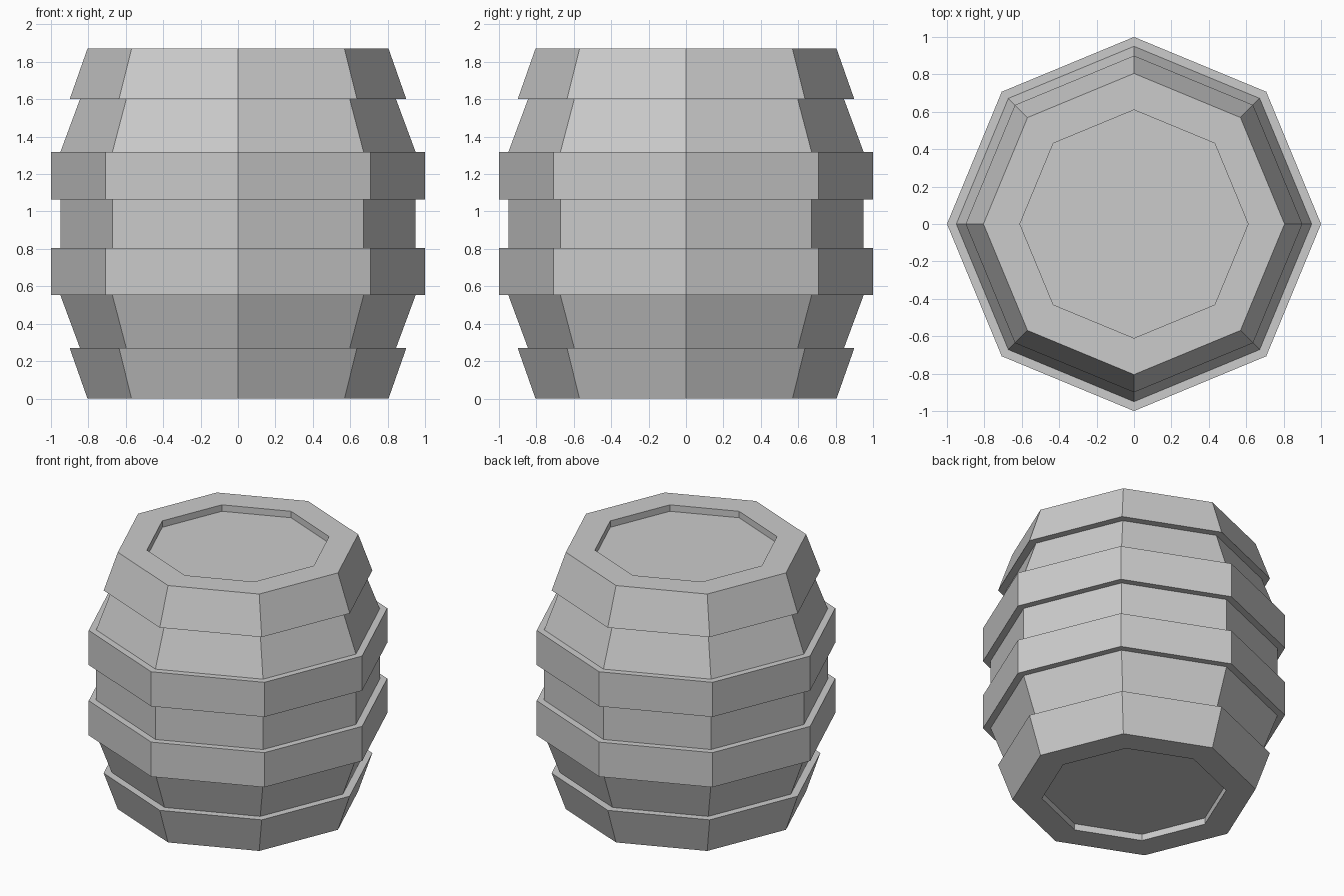
import bpy, bmesh, math

if "Cube" in bpy.data.objects:
    bpy.data.objects.remove(bpy.data.objects["Cube"])

SIDES = 8
HEIGHT = 1.87

# Lower half of the outline (radius, z), from the recessed floor to the waist
half = [(0.61, 0.047), (0.61, 0.0), (0.805, 0.0), (0.90, 0.27), (0.845, 0.27),
        (0.95, 0.553), (1.0, 0.553), (1.0, 0.805), (0.95, 0.805)]
# Mirror it to get the upper half
profile = half + [(r, HEIGHT - z) for r, z in reversed(half)]


def lathe(name, outline, sides):
    """Revolve an outline around z and cap both ends."""
    bm = bmesh.new()
    rings = []
    for r, z in outline:
        angles = [2 * math.pi * i / sides for i in range(sides)]
        rings.append([bm.verts.new((r * math.cos(a), r * math.sin(a), z)) for a in angles])
    for low, high in zip(rings, rings[1:]):
        for i in range(sides):
            j = (i + 1) % sides
            bm.faces.new((low[i], low[j], high[j], high[i]))
    bm.faces.new(list(reversed(rings[0])))
    bm.faces.new(rings[-1])
    bmesh.ops.recalc_face_normals(bm, faces=bm.faces)
    mesh = bpy.data.meshes.new(name)
    bm.to_mesh(mesh)
    bm.free()
    obj = bpy.data.objects.new(name, mesh)
    bpy.context.collection.objects.link(obj)
    return obj


# Barrel with hoops and recessed lids
lathe("barrel", profile, SIDES)
